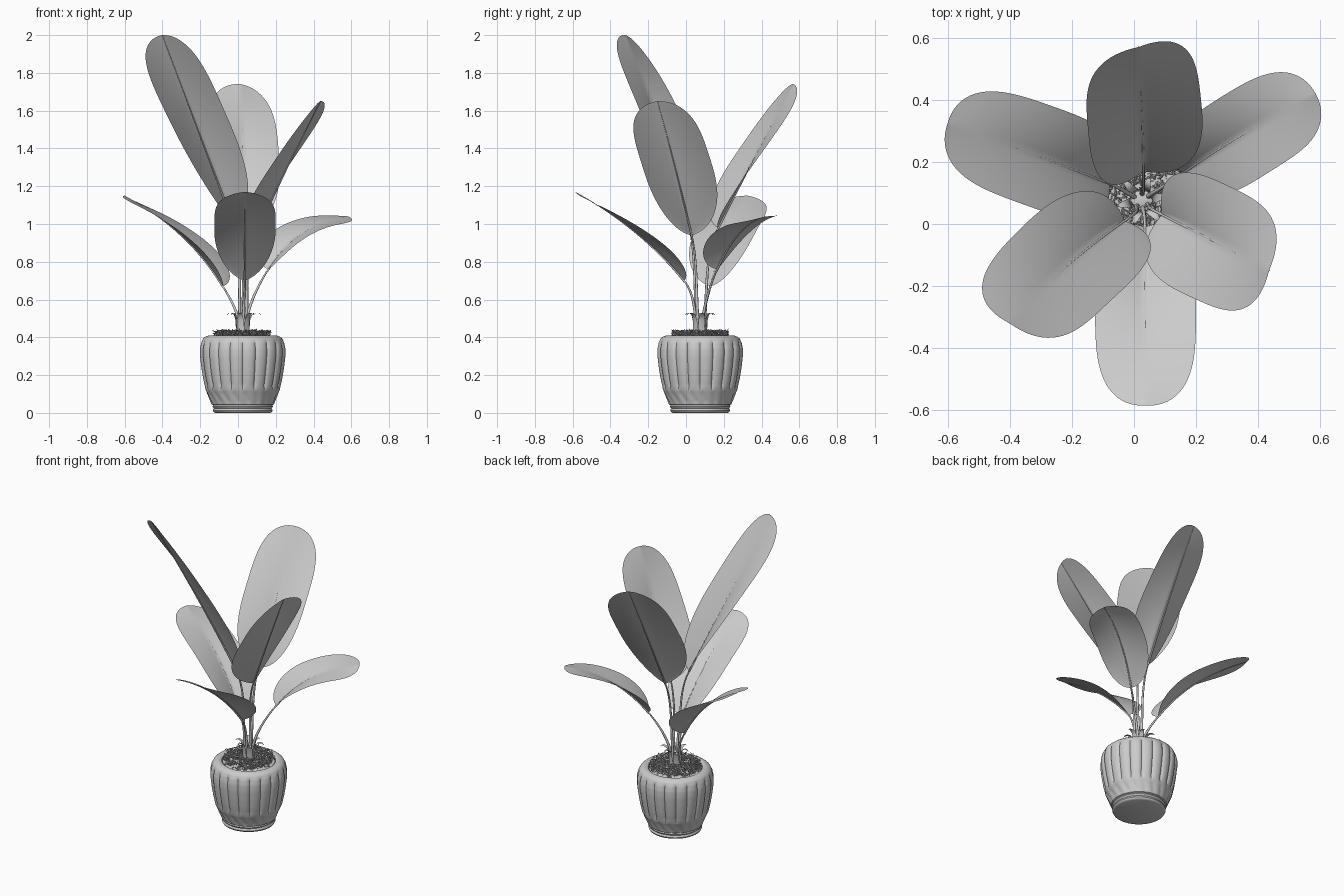
import bpy, bmesh, math, random
from mathutils import Vector, Matrix, Euler

if "Cube" in bpy.data.objects:
    bpy.data.objects.remove(bpy.data.objects["Cube"])

random.seed(4)
CX, CY = 0.025, 0.075
UP = Vector((0, 0, 1))


def make(name, bm, smooth=None):
    bmesh.ops.recalc_face_normals(bm, faces=bm.faces)
    me = bpy.data.meshes.new(name)
    bm.to_mesh(me)
    bm.free()
    ob = bpy.data.objects.new(name, me)
    bpy.context.collection.objects.link(ob)
    if smooth:
        bpy.ops.object.select_all(action='DESELECT')
        bpy.context.view_layer.objects.active = ob
        ob.select_set(True)
        bpy.ops.object.shade_smooth_by_angle(angle=math.radians(smooth))
    return ob


def lathe(name, profile, segs, shape=lambda r, z, a: r, smooth=40):
    bm = bmesh.new()
    rings = []
    for r, z in profile:
        ring = []
        for i in range(segs):
            a = 2 * math.pi * i / segs
            q = shape(r, z, a)
            ring.append(bm.verts.new((CX + q * math.cos(a), CY + q * math.sin(a), z)))
        rings.append(ring)
    for lo, hi in zip(rings, rings[1:]):
        for i in range(segs):
            j = (i + 1) % segs
            bm.faces.new((lo[i], lo[j], hi[j], hi[i]))
    bm.faces.new(rings[0])
    bm.faces.new(rings[-1])
    return make(name, bm, smooth)


def smoothstep(a, b, x):
    t = min(max((x - a) / (b - a), 0), 1)
    return t * t * (3 - 2 * t)


# Pot: fluted barrel on a beaded foot, rounded shoulder and recessed mouth
def flute(r, z, a):
    if r < 0.163:
        return r
    f = abs(math.sin(a * 10)) ** 0.5
    upper = smoothstep(0.12, 0.145, z) * (1 - smoothstep(0.36, 0.395, z))
    lower = smoothstep(0.045, 0.065, z) * (1 - smoothstep(0.1, 0.12, z))
    leafy = abs(math.sin(a * 10 + z * 25))
    return r - 0.011 * upper * (1 - f) - 0.006 * lower * (1 - leafy)


key = [(0.165, 0.045), (0.182, 0.085), (0.198, 0.125), (0.211, 0.18), (0.221, 0.24),
       (0.228, 0.3), (0.228, 0.34), (0.222, 0.37), (0.21, 0.393)]
body = []
for (r0, z0), (r1, z1) in zip(key, key[1:]):
    body += [(r0 + (r1 - r0) * k / 3, z0 + (z1 - z0) * k / 3) for k in range(3)]
foot = [(0.145, 0), (0.154, 0.004), (0.158, 0.012), (0.156, 0.02), (0.152, 0.024),
        (0.157, 0.028), (0.16, 0.034), (0.157, 0.041)]
rim = [(0.21, 0.393), (0.198, 0.403), (0.182, 0.409), (0.17, 0.409), (0.16, 0.403), (0.156, 0.39), (0.155, 0.37)]
lathe("pot", foot + body + rim, 160, flute)

# Soil and loose bark shreds on top
lathe("soil", [(0.157, 0.38), (0.155, 0.398), (0.1, 0.41), (0.03, 0.415)], 48)
bm = bmesh.new()
for _ in range(1100):
    r, a = 0.152 * math.sqrt(random.random()), random.uniform(0, 6.283)
    pos = Vector((CX + r * math.cos(a), CY + r * math.sin(a), random.uniform(0.402, 0.436)))
    rot = Euler((random.uniform(-0.8, 0.8), random.uniform(-0.8, 0.8), random.uniform(0, 6.283)))
    size = Matrix.Diagonal((random.uniform(0.012, 0.026), 0.004, 0.003, 1))
    bmesh.ops.create_cube(bm, size=1, matrix=Matrix.Translation(pos) @ rot.to_matrix().to_4x4() @ size)
make("bark_mulch", bm)

# Crown where the stems meet
lathe("crown", [(0.036, 0.39), (0.034, 0.43), (0.03, 0.47), (0.032, 0.5), (0.02, 0.505)], 24,
      lambda r, z, a: r * (1 + 0.12 * math.cos(6 * a)))


def strip(bm, rows):
    grid = [[bm.verts.new(p) for p in row] for row in rows]
    for a, b in zip(grid, grid[1:]):
        for i in range(len(a) - 1):
            bm.faces.new((a[i], a[i + 1], b[i + 1], b[i]))


# Dry sheath flaps curling out from the crown
bm = bmesh.new()
for k in range(6):
    a = k * math.pi / 3 + 0.2
    out, side = Vector((math.cos(a), math.sin(a), 0)), Vector((-math.sin(a), math.cos(a), 0))
    reach = random.uniform(0.8, 1.25)
    rows = []
    for r, z, w in [(0.033, 0.44, 0.018), (0.036, 0.49, 0.017), (0.046, 0.52, 0.014),
                    (0.065, 0.53, 0.01), (0.08, 0.528, 0.006), (0.088, 0.518, 0.001)]:
        c = Vector((CX, CY, z)) + out * (0.033 + (r - 0.033) * reach)
        rows.append([c - side * w, c + out * 0.003, c + side * w])
    strip(bm, rows)
make("sheath_flaps", bm, 60)


# Leaf: stem from the crown, egg-shaped blade whose V fold opens and droops at the tip
def leaf(name, start, mid, tip, width, roll=0):
    p0, pm, p2 = Vector(start), Vector(mid), Vector(tip)
    p1 = pm * 2 - (p0 + p2) / 2

    def point(t):
        return p0 * (1 - t) ** 2 + p1 * 2 * t * (1 - t) + p2 * t * t

    def tangent(t):
        return ((p1 - p0) * (1 - t) + (p2 - p1) * t).normalized()

    bm = bmesh.new()
    rows, rib = [], []
    n, m = 44, 8
    for i in range(n + 1):
        t = 0.5 - 0.5 * math.cos(math.pi * i / n)
        c, T = point(t), tangent(t)
        W = Matrix.Rotation(math.radians(roll), 3, T) @ T.cross(UP).normalized()
        N = W.cross(T)
        power = 2.4 if t < 0.5 else 4.0
        half = width / 2 * max(1 - abs(2 * t - 1) ** power, 0.0004) ** (1 / 2.1)
        fold = 0.75 * (1 - t) - 0.12
        rows.append([c + W * half * s + N * half * fold * (abs(s) - 0.2 * s * s)
                     for s in (j / m for j in range(-m, m + 1))])
        rib.append((c - N * 0.002, 0.0045 * (1 - t) + 0.001))
    strip(bm, rows)
    make(name + "_blade", bm, 60)

    out = Vector((p0.x - CX, p0.y - CY, 0)).normalized()
    q = Vector((CX, CY, 0.46)) + out * 0.018
    d = (p0 - q).length
    m0, m1 = (UP + out * 0.15) * d, tangent(0) * d
    path = []
    for i in range(16):
        t = i / 16
        h = 2 * t ** 3 - 3 * t * t + 1
        p = q * h + p0 * (1 - h) + m0 * (t ** 3 - 2 * t * t + t) + m1 * (t ** 3 - t * t)
        path.append((p, 0.009 - 0.0045 * t))
    path += rib[::2]
    cu = bpy.data.curves.new(name + "_stem", 'CURVE')
    cu.dimensions = '3D'
    cu.bevel_depth = 1
    cu.bevel_resolution = 2
    cu.use_fill_caps = True
    sp = cu.splines.new('POLY')
    sp.points.add(len(path) - 1)
    for pt, (p, r) in zip(sp.points, path):
        pt.co = (*p, 1)
        pt.radius = r
    bpy.context.collection.objects.link(bpy.data.objects.new(name + "_stem", cu))


leaf("back_leaf", (0.03, 0.17, 0.98), (0.025, 0.36, 1.35), (0.015, 0.57, 1.74), 0.38, 15)
leaf("back_right_leaf", (0.16, 0.165, 0.76), (0.345, 0.285, 0.955), (0.585, 0.42, 1.04), 0.29, 9)
leaf("back_left_leaf", (-0.08, 0.13, 0.67), (-0.3, 0.215, 0.94), (-0.6, 0.325, 1.15), 0.33, 5)
leaf("front_left_leaf", (-0.03, 0.01, 1.02), (-0.22, -0.14, 1.52), (-0.4, -0.32, 2.0), 0.375, 12)
leaf("front_right_leaf", (0.09, 0.03, 0.94), (0.255, -0.055, 1.29), (0.435, -0.15, 1.65), 0.38, 11)
leaf("front_leaf", (0.035, -0.01, 0.7), (0.037, -0.265, 0.955), (0.038, -0.585, 1.17), 0.325)
